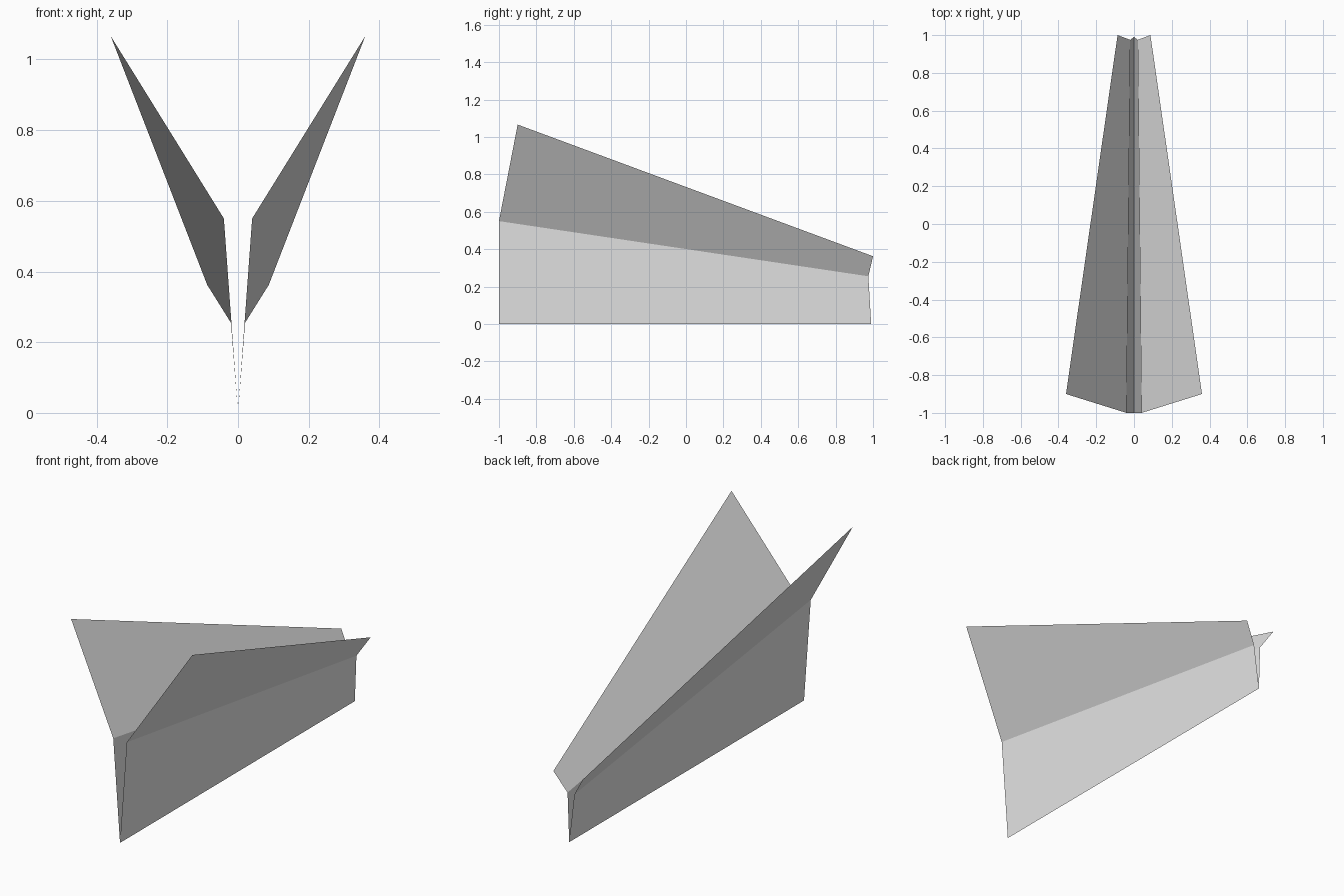
import bpy

default_cube = bpy.data.objects.get("Cube")
if default_cube:
    bpy.data.objects.remove(default_cube, do_unlink=True)

# Plain grey paper
paper = bpy.data.materials.new("grey paper")
paper.use_nodes = True
paper.diffuse_color = (0.8, 0.8, 0.8, 1)
paper.node_tree.nodes["Principled BSDF"].inputs["Base Color"].default_value = (0.8, 0.8, 0.8, 1)

# Fold points on the left half
keel_front, keel_back = (0, -1, 0), (0, 0.99, 0)
crease_front, crease_back = (0.04, -1, 0.55), (0.02, 0.975, 0.255)
tip_front, tip_back = (0.36, -0.9, 1.066), (0.087, 1, 0.362)


def folded_sheet(name, corners):
    """One flat paper panel, mirrored across the centre plane."""
    mesh = bpy.data.meshes.new(name)
    mesh.from_pydata(corners, [], [range(len(corners))])
    mesh.materials.append(paper)
    obj = bpy.data.objects.new(name, mesh)
    bpy.context.collection.objects.link(obj)
    mirror = obj.modifiers.new("mirror", 'MIRROR')
    mirror.use_axis[0] = True
    mirror.use_clip = True
    return obj


# Narrow V-shaped body and the two raised wings
folded_sheet("body_fold", [keel_front, keel_back, crease_back, crease_front])
folded_sheet("wings", [crease_front, crease_back, tip_back, tip_front])
